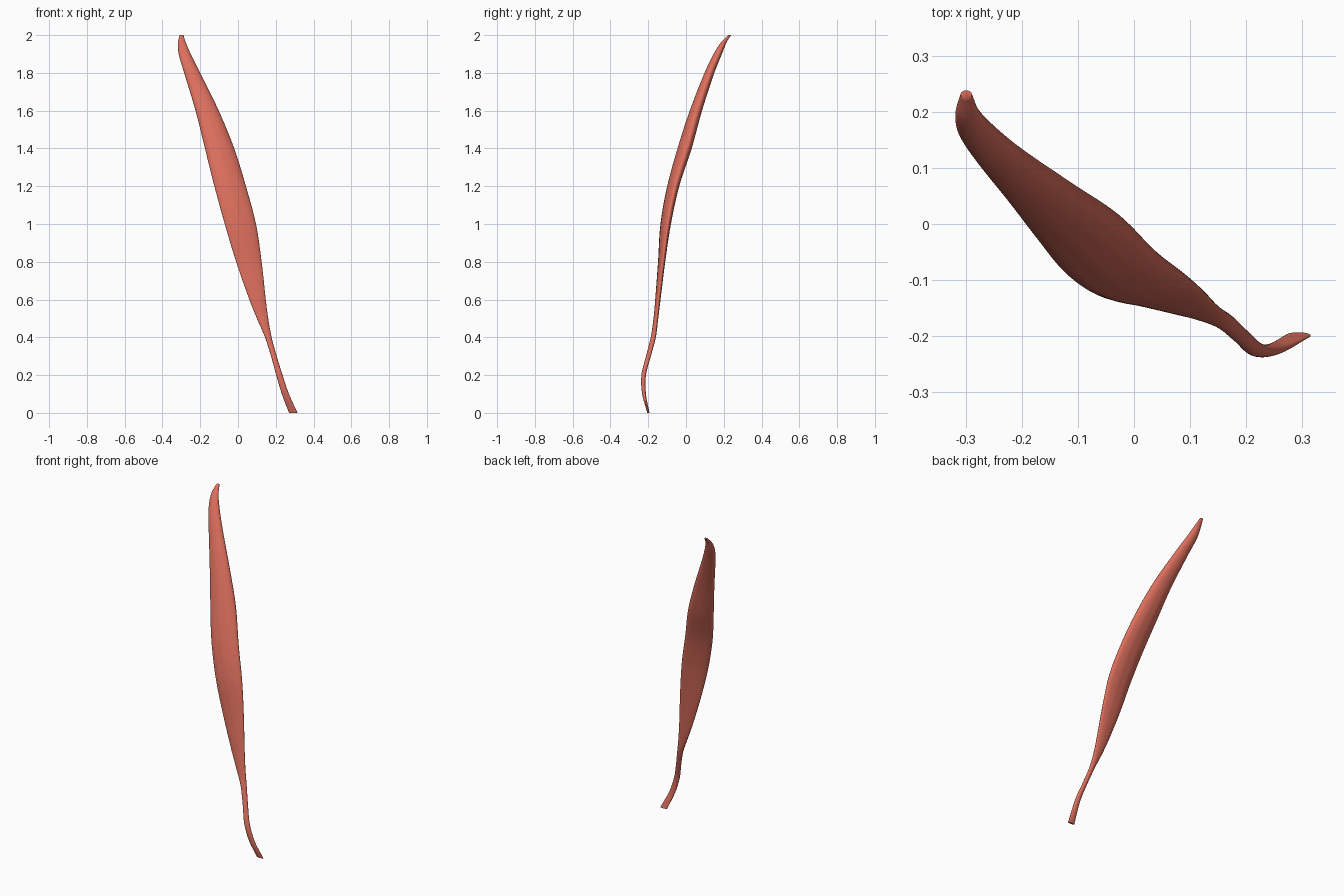
import bpy, bmesh, math

if "Cube" in bpy.data.objects:
    bpy.data.objects.remove(bpy.data.objects["Cube"])

# Cross-sections from bottom to top: z, x min, x max, y min, y max
SECTIONS = [
    (0.00, 0.270, 0.315, -0.205, -0.193),
    (0.10, 0.232, 0.270, -0.232, -0.212),
    (0.20, 0.202, 0.236, -0.236, -0.212),
    (0.30, 0.175, 0.205, -0.212, -0.186),
    (0.40, 0.143, 0.178, -0.187, -0.160),
    (0.50, 0.100, 0.160, -0.172, -0.147),
    (0.60, 0.060, 0.147, -0.163, -0.135),
    (0.80, -0.010, 0.125, -0.148, -0.110),
    (1.00, -0.070, 0.095, -0.135, -0.080),
    (1.20, -0.125, 0.042, -0.100, -0.036),
    (1.40, -0.175, -0.020, -0.045, 0.030),
    (1.60, -0.225, -0.102, 0.020, 0.085),
    (1.80, -0.285, -0.200, 0.098, 0.150),
    (1.90, -0.314, -0.250, 0.146, 0.190),
    (1.96, -0.318, -0.276, 0.184, 0.214),
    (2.00, -0.309, -0.289, 0.224, 0.238),
]
SIDES, STEPS = 56, 8


def smooth_rows(rows, steps):
    """Catmull-Rom interpolation through the sections."""
    out = []
    for i in range(len(rows) - 1):
        p0, p1, p2, p3 = (rows[max(0, min(len(rows) - 1, i + k))] for k in (-1, 0, 1, 2))
        for s in range(steps):
            t = s / steps
            row = [p1[0] + (p2[0] - p1[0]) * t]
            for a, b, c, d, za, zb, zc, zd in zip(p0[1:], p1[1:], p2[1:], p3[1:],
                                                  *[[p[0]] * 4 for p in (p0, p1, p2, p3)]):
                h = zc - zb
                m1, m2 = (c - a) / (zc - za) * h, (d - b) / (zd - zb) * h
                row.append((2*t**3 - 3*t*t + 1) * b + (t**3 - 2*t*t + t) * m1
                           + (3*t*t - 2*t**3) * c + (t**3 - t*t) * m2)
            out.append(row)
    return out + [list(rows[-1])]


# Muscle belly with tapering tendons: tilted oval loft with shallow fibre grooves
bm = bmesh.new()
rings = []
for z, x0, x1, y0, y1 in smooth_rows(SECTIONS, STEPS):
    cx, cy, a, b = (x0 + x1) / 2, (y0 + y1) / 2, (x1 - x0) / 2, (y1 - y0) / 2
    belly = max(0.0, math.sin(math.pi * z / 2)) ** 2
    ring = []
    for k in range(SIDES):
        th = 2 * math.pi * k / SIDES
        groove = 1 + 0.035 * belly * math.sin(9 * th + 2.5 * z) * (1 - math.cos(th)) / 2
        ring.append(bm.verts.new((cx + a * math.cos(th),
                                  cy + b * groove * math.sin(th + 0.4 * belly), z)))
    rings.append(ring)
for lo, hi in zip(rings, rings[1:]):
    for k in range(SIDES):
        n = (k + 1) % SIDES
        bm.faces.new((lo[k], lo[n], hi[n], hi[k]))

# Closed ends
bm.faces.new(rings[0][::-1])
bm.faces.new(rings[-1])
mesh = bpy.data.meshes.new("muscle")
bm.to_mesh(mesh)
bm.free()
muscle = bpy.data.objects.new("muscle", mesh)
bpy.context.collection.objects.link(muscle)

# Muscle red
mat = bpy.data.materials.new("muscle_red")
mat.diffuse_color = (0.72, 0.16, 0.11, 1)
mat.use_nodes = True
mat.node_tree.nodes["Principled BSDF"].inputs["Base Color"].default_value = mat.diffuse_color
mesh.materials.append(mat)

bpy.context.view_layer.objects.active = muscle
muscle.select_set(True)
bpy.ops.object.shade_smooth_by_angle(angle=math.radians(50))
